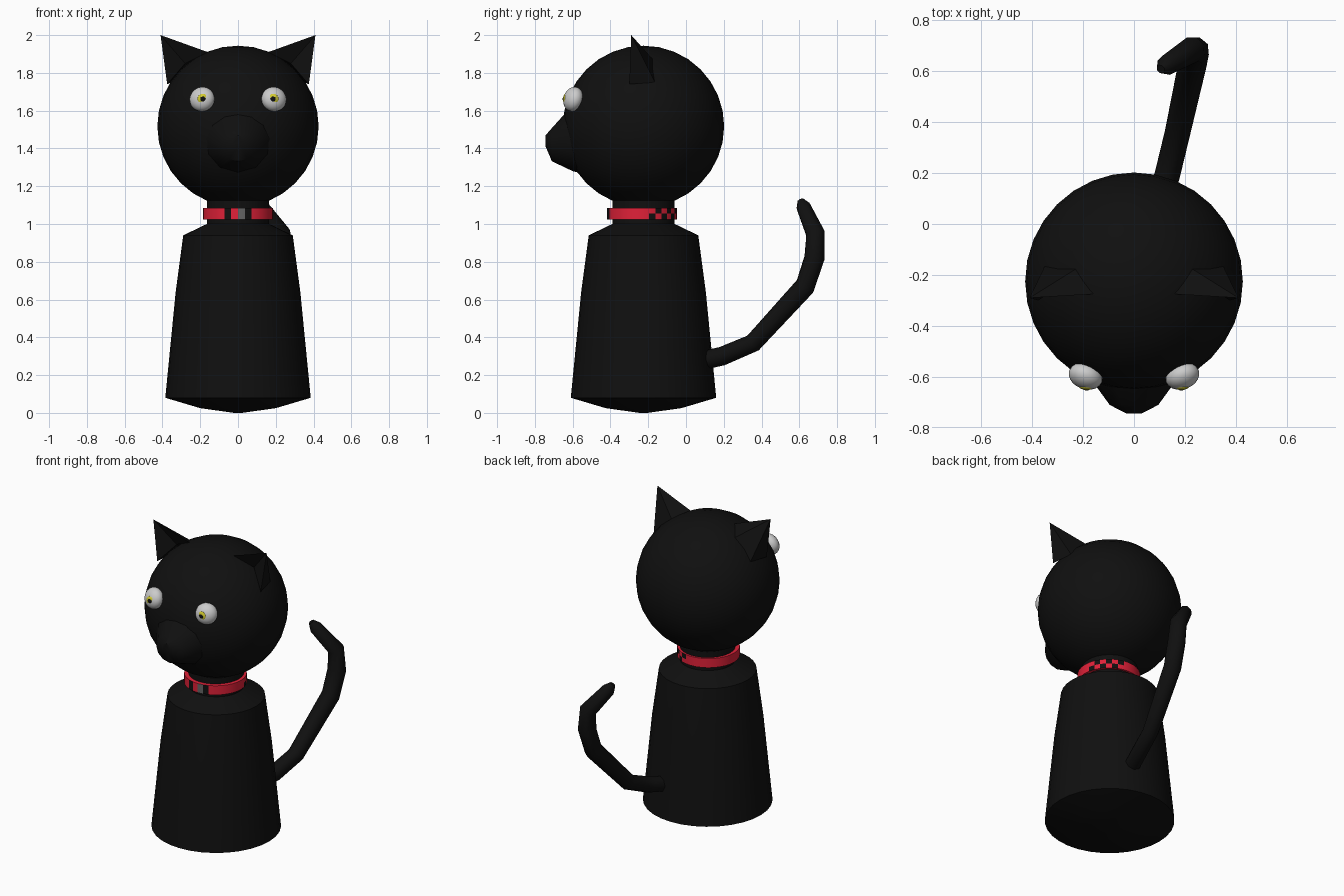
import bpy, bmesh
from math import sin, cos, pi, radians
from mathutils import Matrix, Vector

if "Cube" in bpy.data.objects:
    bpy.data.objects.remove(bpy.data.objects["Cube"])

AXIS_Y = -0.225


def material(name, rgb):
    m = bpy.data.materials.new(name)
    m.diffuse_color = (*rgb, 1)
    m.use_nodes = True
    m.node_tree.nodes["Principled BSDF"].inputs["Base Color"].default_value = m.diffuse_color
    return m


BLACK = material("black fur", (0.005, 0.005, 0.005))
RED = material("red band", (0.75, 0.015, 0.04))
GREY = material("grey buckle", (0.13, 0.13, 0.13))
WHITE = material("eye white", (0.75, 0.75, 0.75))
YELLOW = material("yellow iris", (0.65, 0.6, 0.03))


def finish(bm, name, mats, smooth=40):
    bmesh.ops.recalc_face_normals(bm, faces=bm.faces)
    me = bpy.data.meshes.new(name)
    bm.to_mesh(me)
    bm.free()
    ob = bpy.data.objects.new(name, me)
    bpy.context.collection.objects.link(ob)
    for m in mats:
        me.materials.append(m)
    if smooth:
        bpy.ops.object.select_all(action='DESELECT')
        ob.select_set(True)
        bpy.context.view_layer.objects.active = ob
        bpy.ops.object.shade_smooth_by_angle(angle=radians(smooth))
    return ob


def loft(bm, rings, closed=False):
    """Skin a list of equal point rings; cap the ends unless closed."""
    vs = [[bm.verts.new(p) for p in r] for r in rings]
    n = len(vs[0])
    strips = []
    pairs = list(zip(vs, vs[1:])) + ([(vs[-1], vs[0])] if closed else [])
    for a, b in pairs:
        strips.append([bm.faces.new((a[i], a[(i + 1) % n], b[(i + 1) % n], b[i]))
                       for i in range(n)])
    if not closed:
        bm.faces.new(vs[0])
        bm.faces.new(vs[-1])
    return strips


def circle(r, y, z, n=32):
    return [(r * cos(2 * pi * i / n), y + r * sin(2 * pi * i / n), z) for i in range(n)]


def ball(name, loc, scale, mat, turn=0.0, tilt=0.0, seg=32, rings=16):
    bm = bmesh.new()
    mtx = (Matrix.Translation(loc) @ Matrix.Rotation(turn, 4, 'Z')
           @ Matrix.Rotation(tilt, 4, 'X') @ Matrix.Diagonal((*scale, 1)))
    bmesh.ops.create_uvsphere(bm, u_segments=seg, v_segments=rings, radius=1, matrix=mtx)
    return finish(bm, name, [mat], 60)


# Body with neck
bm = bmesh.new()
profile = [(0.02, 0.0), (0.2, 0.025), (0.385, 0.08), (0.33, 0.64),
           (0.29, 0.94), (0.165, 1.0), (0.165, 1.16)]
loft(bm, [circle(r, AXIS_Y, z) for r, z in profile])
finish(bm, "body", [BLACK])

# Head
ball("head", (0, AXIS_Y, 1.517), (0.427,) * 3, BLACK)

# Muzzle: y, half width, centre z, half height
bm = bmesh.new()
sections = [(-0.45, 0.25, 1.48, 0.24), (-0.60, 0.175, 1.455, 0.175),
            (-0.71, 0.095, 1.42, 0.088), (-0.743, 0.03, 1.44, 0.03)]
loft(bm, [[(w * cos(2 * pi * i / 12), y, cz + h * sin(2 * pi * i / 12)) for i in range(12)]
          for y, w, cz, h in sections])
finish(bm, "muzzle", [BLACK])

# Collar with buckle, dark gaps and a checked side
bm = bmesh.new()
cy = -0.233
strips = loft(bm, [circle(0.16, cy, 1.025), circle(0.186, cy, 1.025), circle(0.186, cy, 1.055),
                   circle(0.186, cy, 1.085), circle(0.16, cy, 1.085)], closed=True)
for row, strip in enumerate(strips[1:3]):
    strip[24].material_index = 2
    for i in (22, 25):
        strip[i].material_index = 1
    for i in range(1, 7):
        strip[i].material_index = (i + row) % 2
finish(bm, "collar", [RED, BLACK, GREY])

# Eyes and ears, left and right
for side, s in (("left", -1), ("right", 1)):
    ball(side + "_eye", (0.19 * s, -0.597, 1.661), (0.068, 0.05, 0.066), WHITE,
         s * radians(20), radians(-15), 20, 12)
    ball(side + "_iris", (0.186 * s, -0.640, 1.661), (0.029, 0.010, 0.029), YELLOW, seg=16, rings=8)
    ball(side + "_pupil", (0.186 * s, -0.646, 1.661), (0.015, 0.007, 0.015), BLACK, seg=16, rings=8)

    bm = bmesh.new()
    tip, inner, outer, back_in, back_out, hollow = [
        bm.verts.new((x * s, y, z)) for x, y, z in
        [(0.41, -0.29, 2.0), (0.16, -0.275, 1.91), (0.375, -0.3, 1.74),
         (0.21, -0.165, 1.86), (0.35, -0.165, 1.75), (0.28, -0.235, 1.85)]]
    rim = [inner, back_in, back_out, outer]
    for a, b in zip(rim, rim[1:]):
        bm.faces.new((tip, a, b))
    bm.faces.new((tip, outer, hollow))
    bm.faces.new((tip, hollow, inner))
    bm.faces.new((inner, hollow, outer, back_out, back_in))
    finish(bm, side + "_ear", [BLACK], 0)

# Tail: x, y, z, radius
path = [(0.08, 0.05, 0.27, 0.05), (0.13, 0.19, 0.30, 0.05), (0.17, 0.355, 0.37, 0.05),
        (0.23, 0.63, 0.67, 0.056), (0.24, 0.68, 0.82, 0.056),
        (0.23, 0.685, 0.95, 0.052), (0.125, 0.622, 1.09, 0.04), (0.105, 0.607, 1.125, 0.018)]
pts = [Vector(p[:3]) for p in path]
rings = []
for i, p in enumerate(pts):
    t = (pts[min(i + 1, len(pts) - 1)] - pts[max(i - 1, 0)]).normalized()
    u = t.cross(Vector((0.95, -0.3, 0))).normalized()
    v = t.cross(u)
    r = path[i][3]
    rings.append([p + r * (u * cos(k * pi / 4) + v * sin(k * pi / 4)) for k in range(8)])
bm = bmesh.new()
loft(bm, rings)
finish(bm, "tail", [BLACK], 50)
